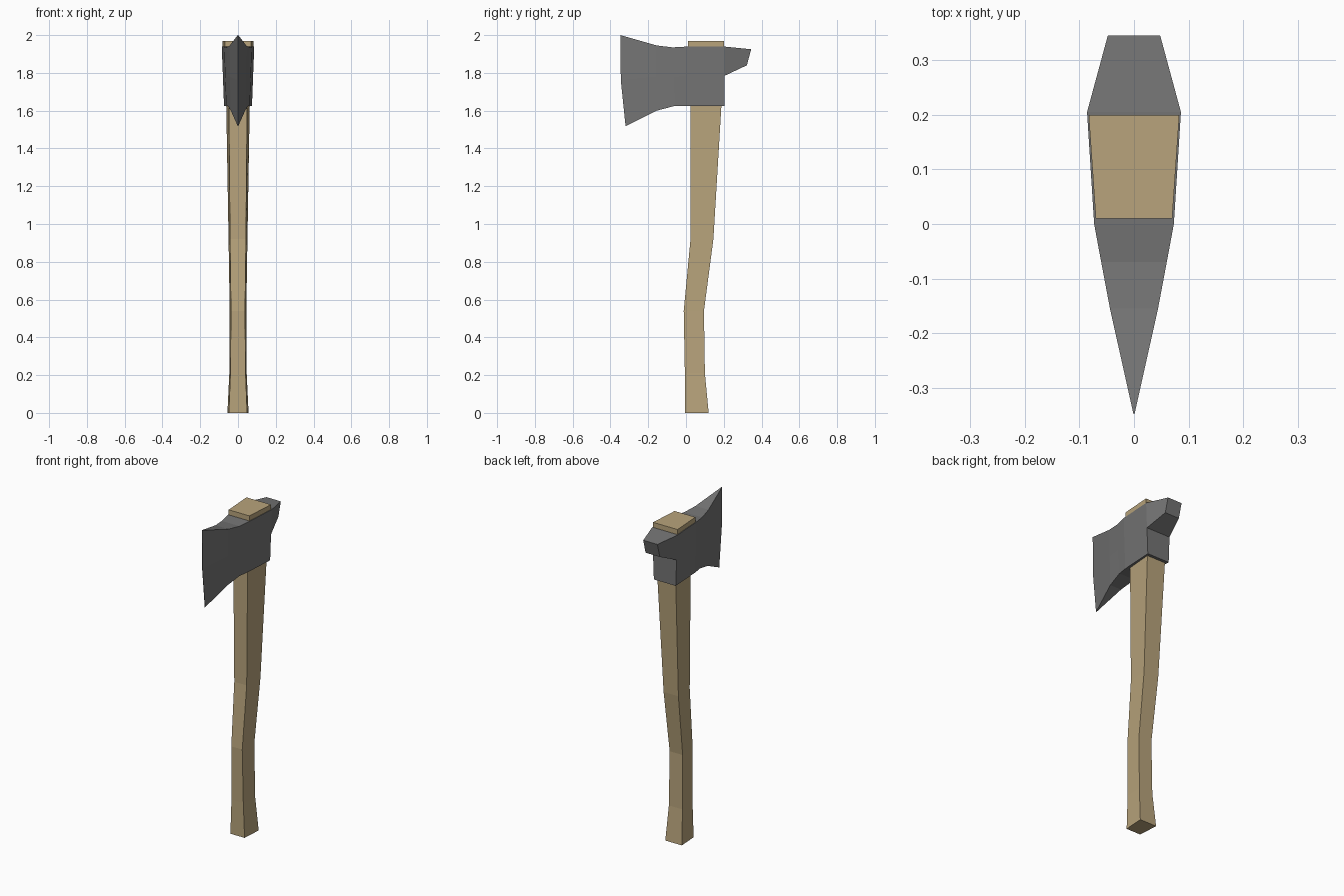
import bpy, bmesh

if "Cube" in bpy.data.objects:
    bpy.data.objects.remove(bpy.data.objects["Cube"])


def material(name, rgb):
    m = bpy.data.materials.new(name)
    m.diffuse_color = (*rgb, 1)
    m.use_nodes = True
    m.node_tree.nodes["Principled BSDF"].inputs["Base Color"].default_value = m.diffuse_color
    return m


def finish(bm, name, mat):
    bmesh.ops.remove_doubles(bm, verts=bm.verts, dist=0.0005)
    bmesh.ops.recalc_face_normals(bm, faces=bm.faces)
    me = bpy.data.meshes.new(name)
    bm.to_mesh(me)
    bm.free()
    me.materials.append(mat)
    ob = bpy.data.objects.new(name, me)
    bpy.context.collection.objects.link(ob)
    return ob


wood = material("pale wood", (0.48, 0.37, 0.20))
steel = material("grey steel", (0.175, 0.175, 0.175))

# Handle: four-sided loft; z, front y, back y, front half width, back half width
sections = [
    (0.00, -0.005, 0.120, 0.048, 0.056),
    (0.21, -0.006, 0.100, 0.040, 0.046),
    (0.54, -0.012, 0.095, 0.037, 0.044),
    (0.92, 0.024, 0.145, 0.042, 0.050),
    (1.62, 0.024, 0.187, 0.048, 0.062),
    (1.92, 0.010, 0.200, 0.070, 0.081),
    (1.97, 0.010, 0.200, 0.070, 0.083),
]
bm = bmesh.new()
rings = []
for z, f, b, wf, wb in sections:
    rings.append([bm.verts.new(p) for p in
                  ((-wf, f, z), (wf, f, z), (wb, b, z), (-wb, b, z))])
for lo, hi in zip(rings, rings[1:]):
    for i in range(4):
        j = (i + 1) % 4
        bm.faces.new((lo[i], lo[j], hi[j], hi[i]))
bm.faces.new(rings[0])
bm.faces.new(rings[-1])
finish(bm, "handle", wood)

# Head: stations from cutting edge to back, each top / middle / bottom (y, z, half width)
stations = [
    ((-0.348, 2.00, 0.001), (-0.345, 1.76, 0.001), (-0.320, 1.518, 0.001)),
    ((-0.155, 1.945, 0.044), (-0.155, 1.78, 0.043), (-0.155, 1.60, 0.038)),
    ((-0.070, 1.935, 0.060), (-0.065, 1.78, 0.057), (-0.060, 1.625, 0.053)),
    ((0.000, 1.939, 0.073), (0.000, 1.785, 0.068), (0.000, 1.625, 0.062)),
    ((0.205, 1.939, 0.086), (0.205, 1.785, 0.080), (0.205, 1.625, 0.074)),
    ((0.345, 1.925, 0.048), (0.322, 1.84, 0.048)),
]
bm = bmesh.new()
grid = [[[bm.verts.new((s * w, y, z)) for y, z, w in st] for s in (-1, 1)]
        for st in stations]
for a, b in zip(grid, grid[1:]):
    n = len(b[0])
    for s in (0, 1):                                    # cheeks
        for k in range(n - 1):
            bm.faces.new((a[s][k], a[s][k + 1], b[s][k + 1], b[s][k]))
    for k in (0, n - 1):                                # top and underside
        bm.faces.new((a[0][k], a[1][k], b[1][k], b[0][k]))
for st, ks in ((grid[0], (0, 1)), (grid[4], (1,)), (grid[5], (0,))):   # end caps
    for k in ks:
        bm.faces.new((st[0][k], st[1][k], st[1][k + 1], st[0][k + 1]))
finish(bm, "axe_head", steel)
